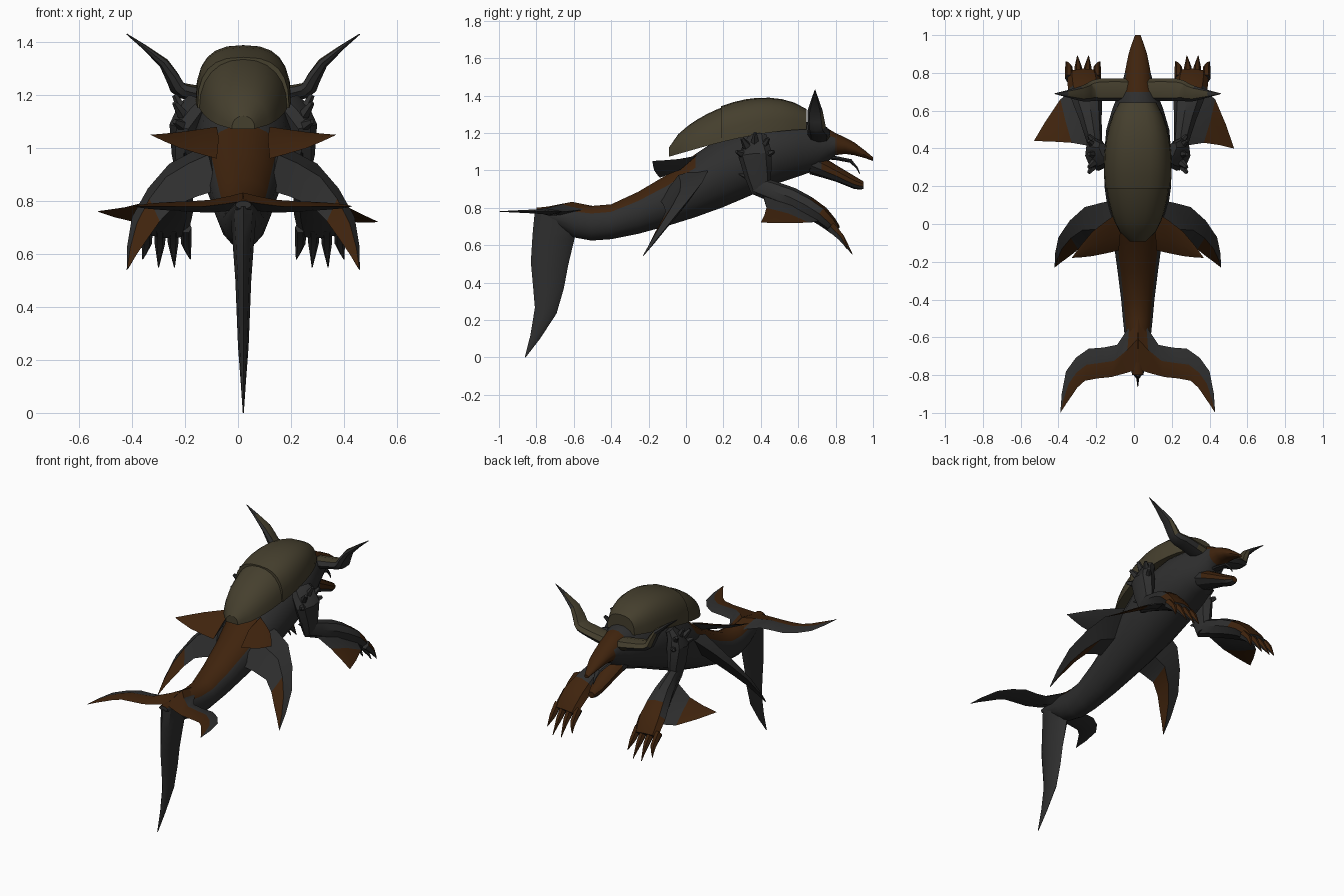
import bpy, bmesh, math
from mathutils import Vector

cube = bpy.data.objects.get("Cube")
if cube:
    bpy.data.objects.remove(cube, do_unlink=True)

BODY_AXIS = .02
GREY, OLIVE, BROWN = range(3)
UP, FORWARD, FORWARD_UP = Vector((0, 0, 1)), Vector((0, 1, 0)), Vector((0, 1, 1))
made = []


def material(name, rgb):
    mat = bpy.data.materials.new(name)
    mat.use_nodes = True
    mat.diffuse_color = (*rgb, 1)
    shader = mat.node_tree.nodes["Principled BSDF"]
    shader.inputs["Base Color"].default_value = (*rgb, 1)
    shader.inputs["Roughness"].default_value = .9
    return mat


MATERIALS = [material("dark grey skin", (.028, .028, .028)),
             material("olive shell", (.06, .05, .027)),
             material("rust brown", (.05, .017, .004))]


def all_grey(centre, normal, index):
    return GREY


def smooth(keys):
    """Add one rounded midpoint between every two neighbouring keys."""
    keys = [Vector(key) for key in keys]
    result = []
    for i, (here, following) in enumerate(zip(keys, keys[1:])):
        before = keys[max(i - 1, 0)]
        after = keys[min(i + 2, len(keys) - 1)]
        result += [here, (9 * (here + following) - before - after) / 16]
    return result + [keys[-1]]


def loft(name, rings, rule=all_grey, side=1):
    """Skin closed rings, cap the ends and colour the faces by a rule."""
    mesh = bmesh.new()
    loops = [[mesh.verts.new((p[0] * side, p[1], p[2])) for p in ring] for ring in rings]
    for near, far in zip(loops, loops[1:]):
        for k in range(len(near)):
            mesh.faces.new((near[k - 1], near[k], far[k], far[k - 1]))
    mesh.faces.new(loops[0])
    mesh.faces.new(loops[-1])
    bmesh.ops.recalc_face_normals(mesh, faces=mesh.faces)
    for index, face in enumerate(mesh.faces):
        face.material_index = rule(face.calc_center_median(), face.normal, index)
    data = bpy.data.meshes.new(name)
    mesh.to_mesh(data)
    mesh.free()
    part = bpy.data.objects.new(name, data)
    part.location.x = BODY_AXIS
    for mat in MATERIALS:
        data.materials.append(mat)
    bpy.context.collection.objects.link(part)
    made.append(part)


def oval_body(name, keys, rule, sides=16):
    """Oval sections along y, each given as y, top, bottom, half width."""
    rings = []
    for y, top, bottom, width in smooth(keys):
        middle, height = (top + bottom) / 2, (top - bottom) / 2
        angles = [math.tau * (k + .5) / sides for k in range(sides)]
        rings.append([(width * math.cos(a), y, middle + height * math.sin(a)) for a in angles])
    loft(name, rings, rule)


def shell_plate(name, start, end, scale, roundness, steps=7, arc=12):
    """Part of one domed shell, from start to end as fractions of its length."""
    rings = []
    for i in range(steps + 1):
        t = start + (end - start) * i / steps
        swell = scale * math.sin(math.pi * t) ** .4
        rim = 1.07 + .15 * math.sin(math.pi * t / 2)
        ring = []
        for k in range(arc + 1):
            a = math.pi * k / arc
            across = math.copysign(abs(math.cos(a)) ** roundness, math.cos(a))
            rise = max(math.sin(a), 0) ** roundness
            ring.append((.18 * swell * across, .8 * t - .1, rim + .2 * swell * rise))
        rings.append(ring)
    loft(name, rings, lambda centre, normal, index: OLIVE)


def tube(name, keys, across, rule=all_grey, side=1, sides=8):
    """Limb along a path, each key being x, y, z, half width, half depth."""
    path = smooth(keys)
    points = [key.to_3d() for key in path]
    rings = []
    for i, (centre, key) in enumerate(zip(points, path)):
        ahead = points[min(i + 1, len(points) - 1)] - points[max(i - 1, 0)]
        u = ahead.cross(across).normalized()
        v = ahead.cross(u).normalized()
        u *= max(key[3], .002)
        v *= max(key[4], .002)
        angles = [math.tau * k / sides for k in range(sides)]
        rings.append([centre + u * math.cos(a) + v * math.sin(a) for a in angles])
    loft(name, rings, rule, side)


def blade(name, front, rear, tip, thick, rule, side):
    """Ridged fin between a front edge and a rear edge, running out to a tip."""
    blunt = Vector(tip).lerp(Vector(rear[-1]), .1)
    front, rear = smooth(front + [tip]), smooth(rear + [blunt])
    axis = (front[0] - rear[0]).cross(front[-1] - front[0]).normalized()
    axis *= math.copysign(thick, axis.z)
    rings = []
    for i, (a, b) in enumerate(zip(front, rear)):
        swell = axis * (1.05 - i / (len(front) - 1))
        ridge = (a + b) / 2
        rings.append([a, ridge + swell, b, ridge - swell])
    loft(name, rings, rule, side)


# Body, with the upper beak, and the open lower jaw
def body_rule(centre, normal, index):
    stripe = centre.y < .06 and normal.z > .5
    crown = centre.y > .68 and normal.z > .55
    return BROWN if stripe or crown or centre.y > .8 else GREY


def jaw_rule(centre, normal, index):
    return BROWN if centre.y > .74 and normal.z > -.2 else GREY


oval_body("body", [(-.8, .8, .77, .03), (-.6, .82, .64, .07), (-.4, .82, .63, .09),
                   (-.1, .98, .7, .13), (.2, 1.19, .8, .18), (.5, 1.27, .93, .17),
                   (.7, 1.25, 1, .1), (.8, 1.2, 1.08, .07), (.9, 1.15, 1.08, .05),
                   (1, 1.07, 1.05, .015)], body_rule)
oval_body("lower_jaw", [(.66, 1.12, .98, .08), (.8, 1.03, .94, .06), (.9, .97, .9, .04),
                        (.95, .94, .9, .02)], jaw_rule, 10)
tube("tongue", [(0, .74, 1.07, .03, .01), (0, .88, 1.05, .02, .01), (0, .93, .98, 0, 0)], UP)

# Shell in two overlapping plates
shell_plate("rear_shell", .01, .46, .96, .9)
shell_plate("front_shell", .36, .93, 1, .75)

# Tail fin hanging below the flukes
tube("tail_fin", [(0, -.69, .76, .05, .12), (0, -.73, .5, .03, .1),
                  (0, -.75, .25, .02, .06), (0, -.86, 0, 0, 0)], FORWARD)


# Colour rules for fins and limbs; strips of a blade run front below, front
# above, rear above, rear below
def fluke_rule(centre, normal, index):
    inner_front = index % 4 == 1 and abs(centre.x) < .05
    return BROWN if index % 4 == 2 or inner_front else GREY


def flipper_rule(centre, normal, index):
    return BROWN if index % 4 in (2, 3) and centre.z < .78 else GREY


def side_fin_rule(centre, normal, index):
    return BROWN if index % 4 in (1, 2) else GREY


def web_rule(centre, normal, index):
    return BROWN if abs(centre.x) > .38 else GREY


def hand_rule(centre, normal, index):
    return BROWN if centre.y > .7 and normal.y + normal.z > 0 else GREY


def horn_rule(centre, normal, index):
    return OLIVE if abs(centre.x) < .33 and normal.y + normal.z > .25 else GREY


for side, label in ((1, "left_"), (-1, "right_")):
    # Fins of the tail, hip and flank
    blade(label + "fluke", [(0, -.45, .8), (.11, -.64, .78), (.26, -.66, .78), (.38, -.78, .78)],
          [(0, -.77, .8), (.14, -.81, .78), (.28, -.83, .78), (.35, -.91, .78)],
          (.41, -1, .78), .03, fluke_rule, side)
    blade(label + "hind_flipper", [(.1, .12, 1.02), (.28, .09, .94), (.42, -.07, .74)],
          [(.1, -.14, .84), (.26, -.11, .78), (.36, -.17, .66)],
          (.44, -.23, .54), .06, flipper_rule, side)
    blade(label + "side_fin", [(.1, .06, 1.08), (.24, -.04, 1.06)],
          [(.1, -.14, .96), (.24, -.17, 1)], (.35, -.18, 1.05), .02, side_fin_rule, side)

    # Arm, broad hand and claws
    tube(label + "upper_arm", [(.17, .38, 1.18, .03, .06), (.22, .37, 1.08, .06, .09),
                               (.22, .4, .88, .03, .05)], FORWARD_UP, all_grey, side)
    tube(label + "forearm", [(.22, .37, .92, .03, .05), (.25, .56, .85, .06, .06),
                             (.28, .72, .76, .09, .05), (.29, .8, .68, .08, .03)],
         FORWARD_UP, hand_rule, side)
    for i in range(4):
        spread = .05 * (i - 1.5)
        reach = .03 if i in (1, 2) else 0
        tube(label + "claw_" + str(i + 1),
             [(.29 + spread, .77, .7, .02, .03), (.29 + spread, .83, .64, .02, .02),
              (.29 + spread * 1.2, .86 + reach, .58 - reach, 0, 0)],
             FORWARD_UP, hand_rule, side, 6)

    # Webbing behind the arm, slightly uneven between the sides
    shift = BODY_AXIS * side
    blade(label + "arm_web", [(.3, .73, .74), (.41, .66, .72)], [(.2, .4, .9), (.35, .43, .8)],
          (.53 - shift, .42 - shift, .74 - shift), .02, web_rule, side)

    # Rough scales on shoulder and elbow
    for i in range(5):
        a = math.pi * i / 4
        root = Vector((.18, .37, 1.06, .04, .05))
        point = Vector((.26, .37 + .1 * math.cos(a), 1.1 + .1 * math.sin(a), .01, .01))
        tube(label + "shoulder_scale_" + str(i + 1), [root, point], FORWARD_UP, all_grey, side, 5)
    tube(label + "elbow_spike", [(.22, .4, .95, .02, .05), (.22, .28, .98, 0, 0)],
         UP, all_grey, side, 5)

    # Horn, running sideways and then curling up
    tube(label + "horn", [(.05, .71, 1.18, .06, .04), (.2, .71, 1.21, .06, .03),
                          (.25, .7, 1.23, .05, .03), (.3, .69, 1.32, .04, .02),
                          (.44, .69, 1.43, 0, 0)], UP, horn_rule, side)

# Smooth shading with sharp edges kept
bpy.ops.object.select_all(action="DESELECT")
for part in made:
    part.select_set(True)
bpy.context.view_layer.objects.active = made[0]
bpy.ops.object.shade_smooth_by_angle(angle=math.radians(32))
